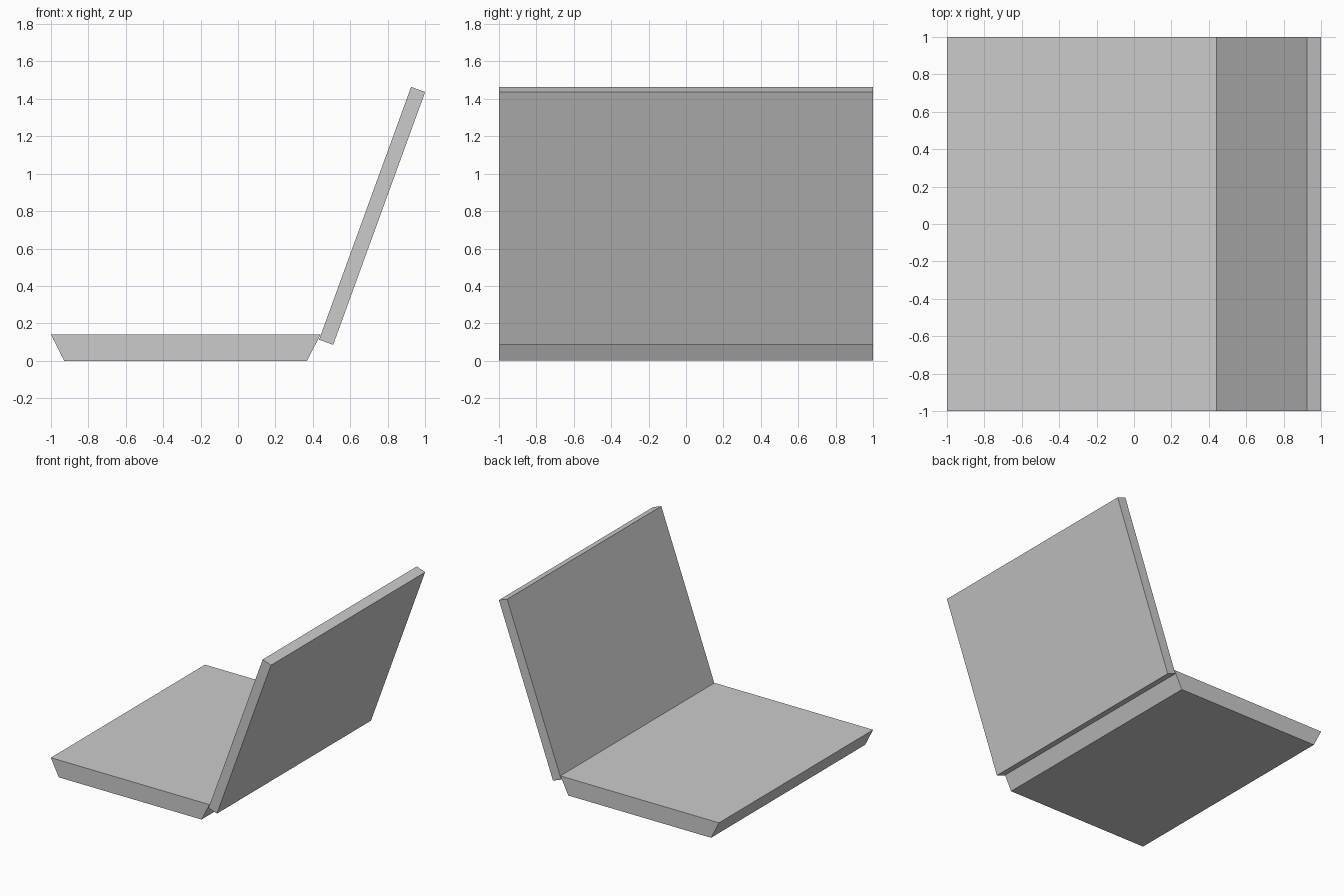
import bpy
import bmesh
from math import radians, sin, cos

cube = bpy.data.objects.get("Cube")
if cube:
    bpy.data.objects.remove(cube, do_unlink=True)

WIDTH = 2.0
GREY = (0.6, 0.6, 0.6, 1.0)

shell_grey = bpy.data.materials.new("shell_grey")
shell_grey.use_nodes = True
shell_grey.diffuse_color = GREY
shell_grey.node_tree.nodes["Principled BSDF"].inputs["Base Color"].default_value = GREY


def prism(name, profile):
    """Extrude an (x, z) profile along y, centred on y = 0."""
    bm = bmesh.new()
    cap = bm.faces.new([bm.verts.new((x, -WIDTH / 2, z)) for x, z in profile])
    grown = bmesh.ops.extrude_face_region(bm, geom=[cap])["geom"]
    moved = [v for v in grown if isinstance(v, bmesh.types.BMVert)]
    bmesh.ops.translate(bm, verts=moved, vec=(0, WIDTH, 0))
    bmesh.ops.recalc_face_normals(bm, faces=bm.faces)
    mesh = bpy.data.meshes.new(name)
    bm.to_mesh(mesh)
    bm.free()
    mesh.materials.append(shell_grey)
    obj = bpy.data.objects.new(name, mesh)
    bpy.context.collection.objects.link(obj)
    return obj


# Base slab, narrower underneath
prism("base", [(-0.928, 0), (0.369, 0), (0.441, 0.142), (-1, 0.142)])

# Lid slab, leaning back from the rear edge of the base
tilt, length, thickness = radians(20), 1.437, 0.08
up = (sin(tilt), cos(tilt))
out = (cos(tilt), -sin(tilt))
hinge = (0.433, 0.113)
prism("lid", [(hinge[0] + up[0] * a + out[0] * b, hinge[1] + up[1] * a + out[1] * b)
              for a, b in ((0, 0), (0, thickness), (length, thickness), (length, 0))])
